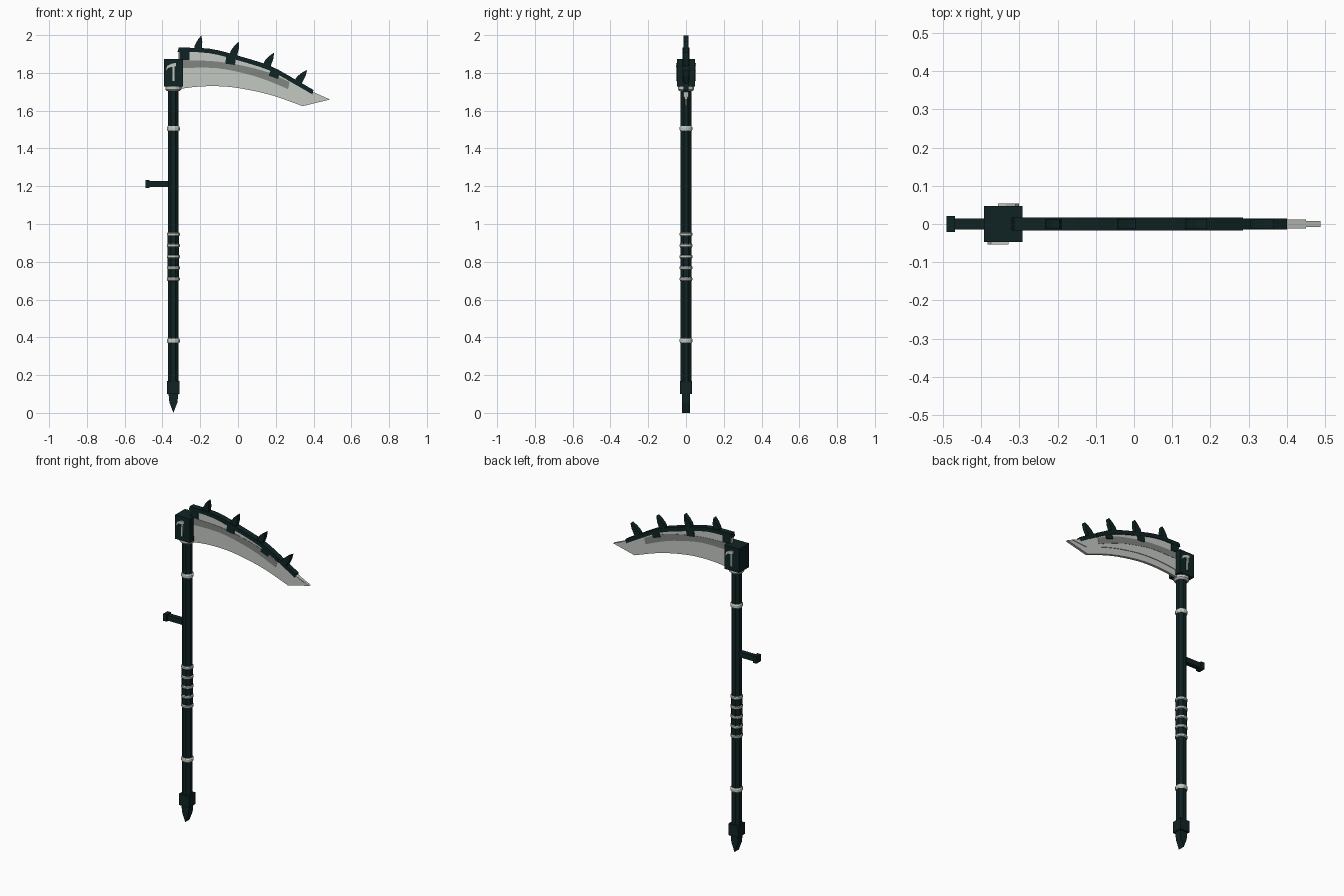
import bpy, bmesh, math
from mathutils import Vector, Matrix

if "Cube" in bpy.data.objects:
    bpy.data.objects.remove(bpy.data.objects["Cube"])


def mat(name, c):
    m = bpy.data.materials.new(name)
    m.diffuse_color = (*c, 1)
    m.use_nodes = True
    m.node_tree.nodes["Principled BSDF"].inputs["Base Color"].default_value = m.diffuse_color
    return m


DARK = mat("dark teal metal", (0.005, 0.017, 0.017))
STEEL = mat("pale steel", (0.55, 0.58, 0.54))
GREY = mat("grey steel", (0.22, 0.235, 0.22))
PX = -0.342  # pole axis


def finish(bm, name, material):
    bmesh.ops.recalc_face_normals(bm, faces=bm.faces)
    me = bpy.data.meshes.new(name)
    bm.to_mesh(me)
    bm.free()
    me.materials.append(material)
    ob = bpy.data.objects.new(name, me)
    bpy.context.collection.objects.link(ob)
    return ob


def box(name, c, s, material, rot=0):
    bm = bmesh.new()
    bmesh.ops.create_cube(bm, size=1, matrix=Matrix.Translation(c)
                          @ Matrix.Rotation(math.radians(rot), 4, 'Y')
                          @ Matrix.Diagonal((*s, 1)))
    return finish(bm, name, material)


def plate(name, pts, y0, y1, material):
    """Outline in x,z extruded from y0 to y1."""
    bm = bmesh.new()
    f = bm.faces.new([bm.verts.new((x, y0, z)) for x, z in pts])
    g = bmesh.ops.extrude_face_region(bm, geom=[f])['geom']
    bmesh.ops.translate(bm, vec=(0, y1 - y0, 0),
                        verts=[v for v in g if isinstance(v, bmesh.types.BMVert)])
    bmesh.ops.triangulate(bm, faces=[f for f in bm.faces if len(f.verts) > 4])
    return finish(bm, name, material)


def lathe(name, prof, n, material, x=PX):
    """Stack of n-sided loops (radius, z), flat side to the front."""
    bm = bmesh.new()
    loops = []
    for r, z in prof:
        k = r / math.cos(math.pi / n)
        loops.append([bm.verts.new((x + k * math.cos((i + .5) * math.tau / n),
                                    k * math.sin((i + .5) * math.tau / n), z)) for i in range(n)])
    for a, b in zip(loops, loops[1:]):
        for i in range(n):
            j = (i + 1) % n
            bm.faces.new((a[i], a[j], b[j], b[i]))
    bm.faces.new(loops[0])
    bm.faces.new(loops[-1])
    return finish(bm, name, material)


def curve(pts, steps=3):
    """Smooth path through the points."""
    p = [Vector(q) for q in pts]
    p = [2 * p[0] - p[1]] + p + [2 * p[-1] - p[-2]]
    out = []
    for a, b, c, d in zip(p, p[1:], p[2:], p[3:]):
        for i in range(steps):
            t = i / steps
            out.append(0.5 * (2 * b + (c - a) * t + (2 * a - 5 * b + 4 * c - d) * t * t
                              + (3 * b - a - 3 * c + d) * t ** 3))
    return out + [p[-2]]


# Pole, grip and rings
lathe("pole", [(0.028, 0.12), (0.028, 1.74)], 8, DARK)
lathe("grip", [(0.030, 0.71), (0.030, 0.945)], 8, DARK)
for i, z in enumerate((0.382, 0.709, 0.768, 0.827, 0.886, 0.945, 1.505)):
    h = 0.013 if i in (0, 6) else 0.010
    lathe(f"ring_{i + 1}", [(0.030, z - h), (0.034, z - h * .5), (0.034, z + h * .5),
                            (0.030, z + h)], 12, STEEL)
lathe("head_collar", [(0.034, 1.703), (0.042, 1.712), (0.042, 1.728)], 12, STEEL)

# Pole foot
box("foot_block", (PX, 0, 0.135), (0.066, 0.066, 0.07), DARK)
plate("foot_spike", [(PX - .026, .101), (PX - .021, .055), (PX, 0), (PX + .021, .055),
                     (PX + .026, .101)], -0.021, 0.021, DARK)

# Side handle
box("side_peg", (-0.42, 0, 1.211), (0.12, 0.029, 0.032), DARK)
box("side_peg_cap", (-0.479, 0, 1.211), (0.023, 0.042, 0.043), DARK)

# Head block with a curved inlay, turned round for the back
box("head_block", (PX, 0, 1.80), (0.100, 0.095, 0.146), DARK)
inlay = [(-0.383, 1.812), (-0.374, 1.838), (-0.350, 1.850), (-0.328, 1.852), (-0.328, 1.838),
         (-0.336, 1.832), (-0.337, 1.757), (-0.347, 1.757), (-0.346, 1.832), (-0.366, 1.828)]
for s, side in ((1, "front"), (-1, "back")):
    plate("inlay_" + side, [(PX + s * (x - PX), z) for x, z in inlay],
          -0.046 * s, -0.053 * s, STEEL)

# Blade: thin core with thicker cheek plates
top = curve([(-0.315, 1.922), (-0.15, 1.916), (0.0, 1.879), (0.168, 1.826),
             (0.326, 1.741), (0.395, 1.70)])
low = curve([(-0.31, 1.715), (-0.2, 1.728), (-0.07, 1.728), (0.062, 1.709),
             (0.194, 1.677), (0.342, 1.624)])
plate("blade_core", top + [Vector((0.487, 1.659))] + low[::-1], -0.008, 0.008, STEEL)
cheek_low = [p + Vector((0.012 * i / len(low), 0.04)) for i, p in enumerate(low)]
plate("blade_cheeks", top + [Vector((0.45, 1.672))] + cheek_low[::-1], -0.012, 0.012, STEEL)

# Grey band along the blade
band_top = curve([(-0.30, 1.868), (-0.12, 1.861), (0.035, 1.836), (0.168, 1.80), (0.273, 1.751)])
band_low = curve([(-0.30, 1.826), (-0.12, 1.826), (0.035, 1.797), (0.15, 1.762), (0.265, 1.714)])
plate("blade_band", band_top + band_low[::-1], -0.0135, 0.0135, GREY)

# Spine over the back of the blade, thinner near the tip
def spine(name, pts, y):
    up = curve(pts)
    plate(name, up + [p + Vector((-0.006, -0.023)) for p in up[::-1]], -y, y, DARK)


spine("spine", [(-0.314, 1.934), (-0.15, 1.928), (0.0, 1.891), (0.168, 1.838), (0.285, 1.776)], 0.0175)
spine("spine_end", [(0.270, 1.784), (0.326, 1.752), (0.400, 1.709)], 0.0145)

# Clips joining spine and blade
for i, (x, z, r) in enumerate(((-0.283, 1.890, 0), (-0.039, 1.866, 8), (0.194, 1.796, 21))):
    box(f"clip_{i + 1}", (x, 0, z), (0.052, 0.033, 0.042), DARK, r)

# Teeth on the spine
tooth = [(-0.026, -0.014), (-0.022, 0.018), (-0.008, 0.048), (0.010, 0.073), (0.017, 0.040),
         (0.016, -0.016)]
for i, (x, z, a) in enumerate(((-0.208, 1.926, 3), (-0.020, 1.896, 12),
                               (0.158, 1.842, 19), (0.325, 1.755, 26))):
    c, s = math.cos(math.radians(a)), math.sin(math.radians(a))
    plate(f"tooth_{i + 1}", [(x + u * c + v * s, z - u * s + v * c) for u, v in tooth],
          -0.013, 0.013, DARK)
